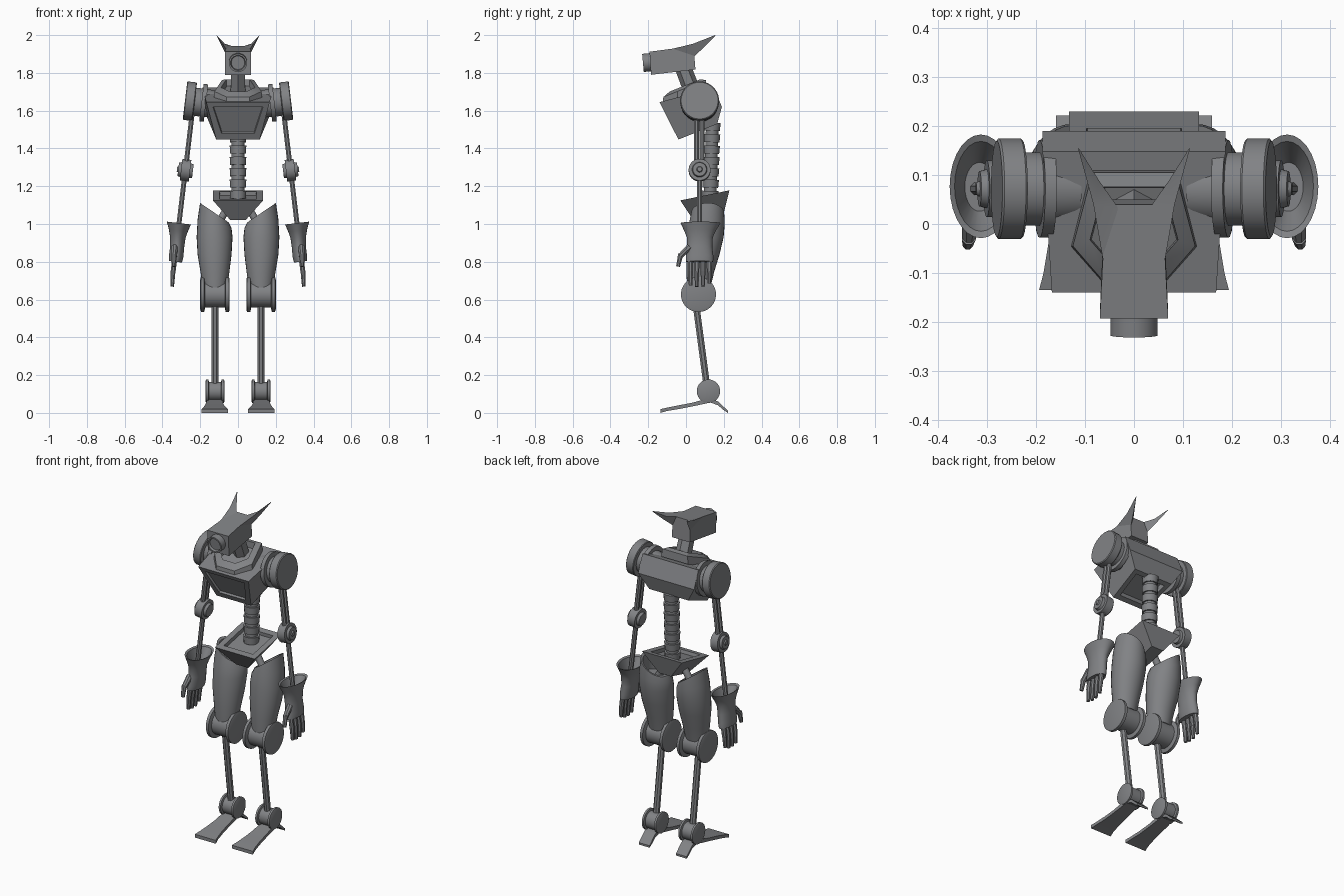
import bpy, bmesh, math
from mathutils import Vector as V

if "Cube" in bpy.data.objects:
    bpy.data.objects.remove(bpy.data.objects["Cube"])

grey = bpy.data.materials.new("gunmetal grey")
grey.diffuse_color = (0.22, 0.225, 0.235, 1)
grey.use_nodes = True
grey.node_tree.nodes["Principled BSDF"].inputs["Base Color"].default_value = grey.diffuse_color


def loft(name, rings, mirror=False, closed=False, insets=()):
    """Skin a list of point rings; insets = (direction, [(thickness, depth), ...])."""
    bm = bmesh.new()
    rows = [[bm.verts.new(p) for p in r] for r in rings]
    n = len(rows[0])
    pairs = list(zip(rows, rows[1:])) + ([(rows[-1], rows[0])] if closed else [])
    for a, b in pairs:
        for i in range(n):
            j = (i + 1) % n
            bm.faces.new((a[i], a[j], b[j], b[i]))
    if not closed:
        bm.faces.new(rows[0][::-1])
        bm.faces.new(rows[-1])
    bmesh.ops.recalc_face_normals(bm, faces=bm.faces)
    for direction, steps in insets:
        d = V(direction).normalized()
        bm.normal_update()
        face = max(bm.faces, key=lambda f: f.normal.dot(d))
        for thick, depth in steps:
            bmesh.ops.inset_individual(bm, faces=[face], thickness=thick, depth=depth)
    me = bpy.data.meshes.new(name)
    bm.to_mesh(me)
    bm.free()
    me.materials.append(grey)
    ob = bpy.data.objects.new(name, me)
    bpy.context.collection.objects.link(ob)
    if mirror:
        ob.modifiers.new("mirror", 'MIRROR')
    bpy.ops.object.select_all(action='DESELECT')
    ob.select_set(True)
    bpy.context.view_layer.objects.active = ob
    bpy.ops.object.shade_smooth_by_angle(angle=math.radians(32))
    return ob


def lathe(name, origin, axis, profile, n=28, mirror=False):
    """Turn (distance, radius) pairs around an axis."""
    o, a = V(origin), V(axis).normalized()
    u = a.cross(V((0, 1, 0))).normalized()
    w = a.cross(u)
    rings = [[o + a * t + r * (u * math.cos(k) + w * math.sin(k))
              for k in [2 * math.pi * (i + 0.5) / n for i in range(n)]] for t, r in profile]
    return loft(name, rings, mirror)


def rod(name, p, q, r0, r1=None, n=8, mirror=False):
    d = V(q) - V(p)
    return lathe(name, p, d, [(0, r0), (d.length, r1 or r0)], n, mirror)


def oval(cx, cy, z, rx, ry, slope=0.0, n=28):
    """Ellipse ring whose height rises towards the outside."""
    pts = []
    for i in range(n):
        k = 2 * math.pi * i / n
        dx = rx * math.cos(k)
        pts.append(V((cx + dx, cy + ry * math.sin(k), z + slope * dx)))
    return pts


def slab(profile):
    """Left and right outlines from (y, z, half width) points."""
    return [[V((s * w, y, z)) for y, z, w in profile] for s in (-1, 1)]


# Head, eye barrel and horns
loft("head", slab([(-.193, 1.912, .07), (-.185, 1.79, .07), (.05, 1.818, .06), (.04, 1.943, .058)]))
lathe("eye_barrel", (0, -.17, 1.858), (0, -1, -.09),
      [(0, .049), (.058, .049), (.058, .04), (.045, .036)], 16)
horn = [[(.03, .03, 1.941), (.064, -.07, 1.928), (.059, .046, 1.89)],
        [(.071, .088, 1.955), (.083, .04, 1.955), (.083, .095, 1.935)],
        [(.113, .155, 1.999), (.114, .153, 2.0), (.114, .157, 1.998)]]
loft("horn", [[V(p) for p in r] for r in horn], mirror=True)
rod("neck", (0, .045, 1.67), (0, -.02, 1.84), .045, .043, 6)

# Angular collar around the neck
half = [(.085, .105), (.125, -.045), (.06, -.12)]
outline = half + [(-x, y) for x, y in half[::-1]]


def collar_ring(scale, lift):
    return [V((x * scale, y * scale, 1.712 + .4 * y * scale + lift)) for x, y in outline]


loft("collar", [collar_ring(1.04, -.04), collar_ring(1, .008), collar_ring(.72, .024), collar_ring(.68, -.04)],
     closed=True)
loft("collar_base", [collar_ring(.75, -.06), collar_ring(.72, -.012)])

# Torso with a front panel and a recess below for the spine
loft("chest", slab([(-.14, 1.645, .168), (-.04, 1.447, .115), (.165, 1.53, .13),
                    (.19, 1.62, .187), (.148, 1.722, .187)]),
     insets=[((0, -.9, -.45), [(.045, 0), (.004, -.012)]),
             ((0, .4, -.9), [(.04, 0), (.004, -.03)])])

# Spine of stacked vertebrae
profile = []
for i in range(7):
    t = i * .06
    profile += [(t, .034), (t + .008, .034), (t + .008, .042), (t + .05, .045), (t + .05, .034)]
lathe("spine", (0, .127, 1.125), (0, .03, 1), profile, 16)

# Pelvis with a recessed top
pelvis = [[V(p) for p in r] for r in (
    [(-.133, -.03, 1.125), (.133, -.03, 1.125), (.133, .23, 1.178), (-.133, .23, 1.178)],
    [(-.04, .04, 1.02), (.04, .04, 1.02), (.04, .2, 1.06), (-.04, .2, 1.06)])]
loft("pelvis", pelvis, insets=[((0, -.2, 1), [(.05, 0), (.004, -.02)])])
rod("hip_strut", (.04, .1, 1.11), (.125, .1, .97), .02, n=12, mirror=True)

# Legs
thigh = [oval(.125, .105, .98, .066, .07, .3), oval(.125, .115, 1.058, .064, .076, .68),
         oval(.125, .115, 1.06, .076, .087, .68), oval(.124, .11, 1.0, .09, .095, .25),
         oval(.124, .103, .93, .095, .096), oval(.124, .09, .84, .09, .088),
         oval(.122, .076, .75, .077, .074), oval(.122, .068, .665, .065, .062)]
loft("thigh", thigh, mirror=True)
lathe("knee", (.122, .066, .627), (1, 0, 0),
      [(-.078, .08), (-.074, .093), (-.057, .093), (-.052, .07),
       (.052, .07), (.057, .093), (.074, .093), (.078, .08)], mirror=True)
rod("shin", (.122, .052, .58), (.122, .112, .13), .019, mirror=True)
lathe("ankle", (.122, .119, .115), (1, 0, 0),
      [(-.05, .055), (-.047, .062), (-.035, .062), (-.032, .05),
       (.032, .05), (.035, .062), (.047, .062), (.05, .055)], mirror=True)
foot = [(-.135, .07, .02, 0), (-.10, .061, .028, .01), (-.04, .051, .04, .02), (.03, .045, .053, .034),
        (.085, .042, .068, .045), (.13, .038, .075, .055), (.17, .036, .06, .04),
        (.2, .036, .032, .014), (.222, .036, .012, 0)]
loft("foot", [[V((.124 + s * w, y, z)) for s, z in ((-1, a), (1, a), (1, b), (-1, b))]
              for y, w, a, b in foot], mirror=True)

# Arms, splayed slightly outwards
AX = (1, 0, .12)


def arm(z, y=.072):
    return (.235 + .12 * (1.648 - z), y, z)


lathe("shoulder", arm(1.648), AX,
      [(-.12, .07), (-.066, .075), (-.066, .1), (-.042, .1), (-.042, .075), (-.006, .075),
       (-.006, .1), (-.002, .103), (.042, .103), (.046, .098)], 32, True)
for y in (.056, .084):
    rod("upper_arm_rod", arm(1.6, y), arm(1.29, y), .014, mirror=True)
lathe("elbow", arm(1.285), AX,
      [(-.04, .036), (-.025, .04), (-.025, .058), (.023, .058), (.023, .04), (.038, .036),
       (.038, .016), (.045, .012)], mirror=True)
rod("forearm", arm(1.27), arm(.93), .014, mirror=True)

# Flared gauntlets and hands
gauntlet = [oval(.316, .076, .93, .03, .05, .12), oval(.313, .077, 1.0, .054, .092, .12),
            oval(.313, .077, 1.005, .064, .106, .12), oval(.316, .074, .965, .05, .084, .12),
            oval(.319, .073, .93, .041, .069, .12), oval(.322, .073, .88, .037, .066, .12),
            oval(.327, .072, .83, .038, .073, .12), oval(.331, .072, .80, .034, .072, .12)]
loft("gauntlet", gauntlet, mirror=True)
for i in range(4):
    y = .024 + .033 * i
    end = (.675, .668, .67, .685)[i]
    rod("finger_base", (.333, y, .83), (.344, y, .745), .015, .014, mirror=True)
    rod("finger_tip", (.344, y, .75), (.348, y, end), .014, .01, mirror=True)
rod("thumb_base", (.335, .02, .88), (.338, -.03, .83), .018, .015, mirror=True)
rod("thumb_tip", (.338, -.028, .84), (.34, -.042, .775), .015, .011, mirror=True)
